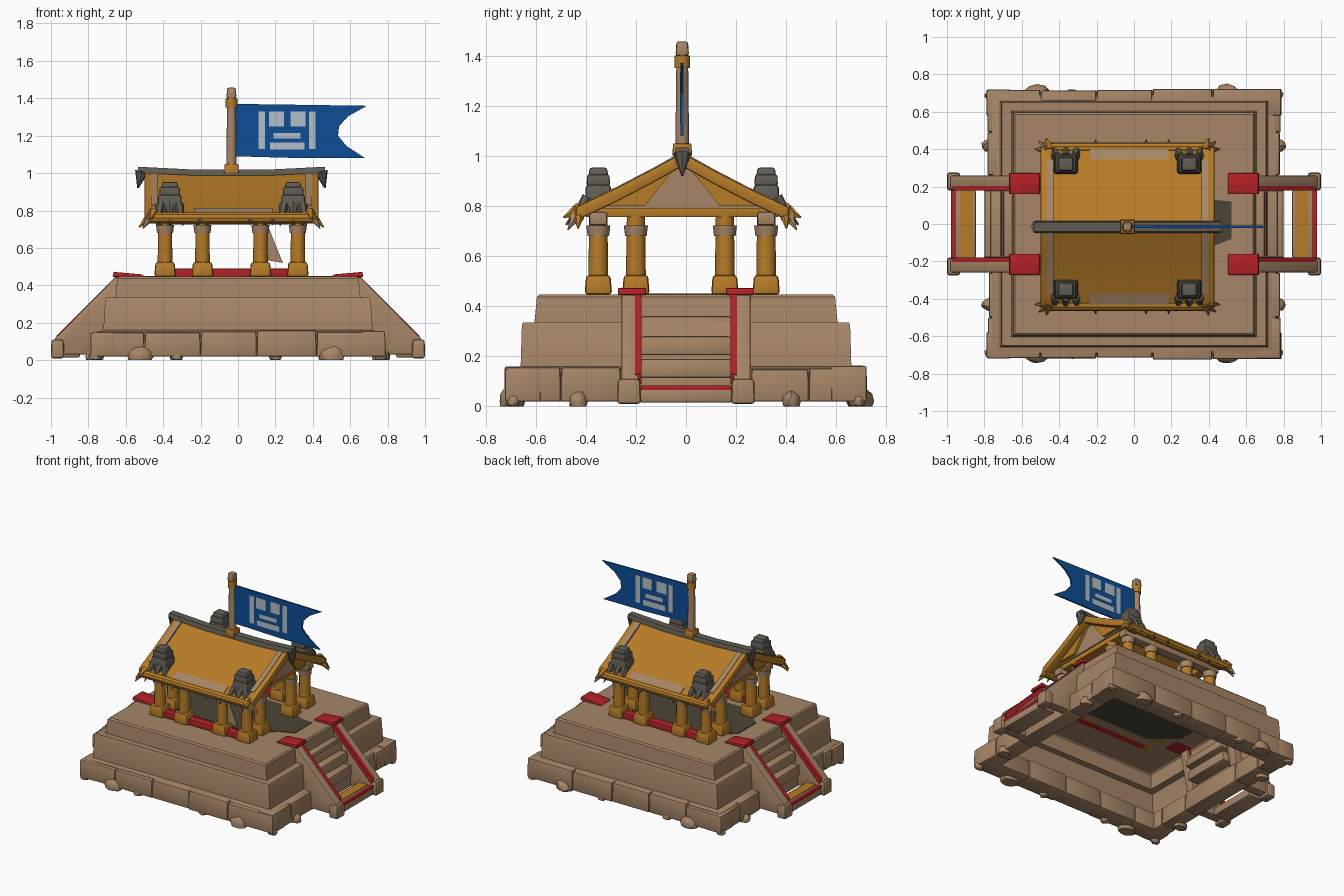
import bpy, bmesh, math, random
from mathutils import Vector

random.seed(4)
if "Cube" in bpy.data.objects:
    bpy.data.objects.remove(bpy.data.objects["Cube"])


def material(name, rgb):
    m = bpy.data.materials.new(name)
    m.use_nodes = True
    m.diffuse_color = (*rgb, 1)
    m.node_tree.nodes["Principled BSDF"].inputs["Base Color"].default_value = (*rgb, 1)
    return m


SAND = material("sandstone", (0.385, 0.24, 0.135))
GOLD = material("ochre", (0.47, 0.2, 0.02))
RED = material("red paint", (0.46, 0.015, 0.02))
BLUE = material("blue cloth", (0.004, 0.075, 0.3))
GREY = material("grey stone", (0.12, 0.11, 0.09))
DARK = material("dark floor", (0.07, 0.06, 0.035))
PALE = material("pale cloth", (0.45, 0.52, 0.58))
made = []


def finish(name, bm, mat, bevel=0):
    bmesh.ops.recalc_face_normals(bm, faces=bm.faces)
    if bevel:
        bmesh.ops.bevel(bm, geom=bm.edges[:], offset=bevel, segments=2, profile=0.5,
                        affect='EDGES', clamp_overlap=True)
    me = bpy.data.meshes.new(name)
    bm.to_mesh(me)
    bm.free()
    me.materials.append(mat)
    ob = bpy.data.objects.new(name, me)
    bpy.context.collection.objects.link(ob)
    made.append(ob)


def loft(name, rings, mat, bevel=0, caps=(True, True)):
    """Skin between closed rings of points."""
    bm = bmesh.new()
    loops = [[bm.verts.new(p) for p in r] for r in rings]
    n = len(loops[0])
    for a, b in zip(loops, loops[1:]):
        for i in range(n):
            bm.faces.new((a[i], a[(i + 1) % n], b[(i + 1) % n], b[i]))
    if caps[0]:
        bm.faces.new(loops[0])
    if caps[1]:
        bm.faces.new(loops[-1])
    finish(name, bm, mat, bevel)


def rect(cx, cy, w, d, z):
    return [(cx + sx * w / 2, cy + sy * d / 2, z) for sx, sy in ((-1, -1), (1, -1), (1, 1), (-1, 1))]


def block(name, x, y, z, mat, taper=1, bevel=0):
    """Box from (low, high) ranges, narrowed at the top by taper."""
    cx, cy, w, d = sum(x) / 2, sum(y) / 2, abs(x[1] - x[0]), abs(y[1] - y[0])
    loft(name, [rect(cx, cy, w, d, z[0]), rect(cx, cy, w * taper, d * taper, z[1])], mat, bevel)


def prism(name, pts, axis, lo, hi, mat, bevel=0):
    """Profile in (x, z) pushed along y, or in (y, z) pushed along x."""
    place = (lambda p, t: (p[0], t, p[1])) if axis == 'y' else (lambda p, t: (t, p[0], p[1]))
    loft(name, [[place(p, t) for p in pts] for t in (lo, hi)], mat, bevel)


def rod(name, a, b, r1, r2, mat, sides=10):
    a, b = Vector(a), Vector(b)
    bm = bmesh.new()
    bmesh.ops.create_cone(bm, cap_ends=True, segments=sides, radius1=r1, radius2=r2, depth=(b - a).length)
    bmesh.ops.rotate(bm, verts=bm.verts, matrix=Vector((0, 0, 1)).rotation_difference(b - a).to_matrix())
    bmesh.ops.translate(bm, verts=bm.verts, vec=(a + b) / 2)
    finish(name, bm, mat)


# Stepped hollow platform
tiers = [(1.54, 1.4, 0.02), (1.52, 1.38, 0.15), (1.44, 1.32, 0.16), (1.42, 1.31, 0.325),
         (1.41, 1.3, 0.335), (1.31, 1.21, 0.335), (1.29, 1.19, 0.437), (1.27, 1.17, 0.447)]
loft("platform", [rect(0, 0, w, d, z) for w, d, z in tiers], SAND, caps=(False, True))

# Irregular foundation blocks and boulders
cuts = (-0.79, -0.5, -0.2, 0.1, 0.42, 0.79)
for s in (-1, 1):
    for a, b in zip(cuts, cuts[1:]):
        out = 0.72 + random.uniform(-0.006, 0.006)
        block("foundation_block", (a, b), (s * 0.58, s * out),
              (0.02, random.uniform(0.145, 0.163)), SAND, 0.98, 0.008)
    for a, b in ((-0.72, -0.5), (-0.5, -0.26), (-0.26, 0.26), (0.26, 0.49), (0.49, 0.72)):
        block("side_foundation_block", (s * 0.66, s * (0.78 + random.uniform(-0.006, 0.006))),
              (a, b), (0.02, random.uniform(0.145, 0.16)), SAND, 0.98, 0.008)
    rocks = [(x, s * 0.695, r) for x, r in ((-0.52, 0.07), (-0.33, 0.035), (0.2, 0.035), (0.5, 0.07))]
    rocks += [(s * 0.765, y, r) for y, r in ((-0.43, 0.05), (0.42, 0.05), (-0.69, 0.035), (0.69, 0.035))]
    for x, y, r in rocks:
        bm = bmesh.new()
        bmesh.ops.create_icosphere(bm, subdivisions=2, radius=r)
        for v in bm.verts:
            v.co *= random.uniform(0.9, 1.08)
            v.co = (v.co.x + x, v.co.y * 0.75 + y, max(0, v.co.z * 0.9 + 0.02))
        finish("boulder", bm, SAND)

# Two stairways with cheek walls, red edging and landing plates
for s in (-1, 1):
    for t in (-1, 1):
        cheek = [(s * 0.62, 0.45), (s * 0.66, 0.44), (s * 0.98, 0.115), (s * 0.98, 0.03), (s * 0.7, 0.03)]
        prism("stair_cheek", cheek, 'y', t * 0.19, t * 0.258, SAND, 0.006)
        edging = [(s * 0.64, 0.462), (s * 0.97, 0.13), (s * 0.96, 0.09), (s * 0.64, 0.42)]
        prism("red_edging", edging, 'y', t * 0.178, t * 0.204, RED)
        block("stair_foot", (s * 0.93, s), (t * 0.18, t * 0.275), (0.01, 0.11), SAND, 0.94, 0.012)
        plate = [(s * 0.5, 0.443), (s * 0.67, 0.446), (s * 0.665, 0.472), (s * 0.51, 0.458)]
        prism("landing_plate", plate, 'y', t * 0.16, t * 0.272, RED, 0.003)
    for x0, x1, z0, z1 in ((0.6, 0.7, 0.3, 0.36), (0.62, 0.77, 0.205, 0.28), (0.68, 0.8, 0.115, 0.19)):
        block("stair_tread", (s * x0, s * x1), (-0.185, 0.185), (z0, z1), SAND, 0.97, 0.01)
    block("bottom_tread", (s * 0.845, s * 0.975), (-0.185, 0.185), (0.015, 0.075), SAND, 1, 0.01)
    block("tread_inlay", (s * 0.86, s * 0.93), (-0.18, 0.18), (0.073, 0.08), GOLD)
    block("red_riser_strip", (s * 0.955, s * 0.978), (-0.18, 0.18), (0.066, 0.084), RED)

# Shrine floor, an inlaid dark slab showing on both sides
CX, CY = -0.035, -0.015
floor = [(-0.5, -0.1), (-0.33, -0.25), (0.25, -0.25), (0.42, -0.12), (0.52, -0.08),
         (0.52, 0.12), (0.42, 0.13), (0.25, 0.24), (-0.33, 0.24), (-0.5, 0.1)]
loft("shrine_floor", [[(x, y, z) for x, y in floor] for z in (0.444, 0.451)], DARK)

# Columns around the edge
xs, ys = (-0.39, -0.19, 0.12, 0.32), (-0.35, -0.2, 0.155, 0.32)
for x in xs:
    for y in ys:
        if x in (xs[0], xs[3]) or y in (ys[0], ys[3]):
            block("column_base", (x - 0.058, x + 0.058), (y - 0.055, y + 0.055), (0.446, 0.525), GOLD, 0.88, 0.014)
            rod("column_shaft", (x, y, 0.5), (x, y, 0.77), 0.04, 0.036, GOLD, 12)
            rod("column_capital", (x, y, 0.68), (x, y, 0.722), 0.043, 0.048, SAND, 12)
for y in (ys[0], ys[3]):
    block("red_sill", (xs[0], xs[3]), (y - 0.03, y + 0.03), (0.446, 0.49), RED, 1, 0.006)
    block("long_lintel", (xs[0] - 0.05, xs[3] + 0.05), (y - 0.035, y + 0.035), (0.725, 0.775), SAND, 1, 0.006)
for x in (xs[0], xs[3]):
    block("cross_lintel", (x - 0.035, x + 0.035), (-0.4, 0.37), (0.755, 0.8), GOLD, 1, 0.006)
prism("torn_drape", [(0.155, 0.73), (0.24, 0.52), (0.155, 0.535)], 'y', ys[0], ys[0] + 0.008, SAND)

# Gabled roof: slopes, rafters, eaves, corner caps
slope = [(0, 0.995), (0.12, 0.928), (0.26, 0.855), (0.36, 0.808), (0.425, 0.778)]


def band(side, lift, thick, pts=slope):
    top = [(CY + side * y, z + lift) for y, z in pts]
    return top + [(y, z - thick) for y, z in reversed(top)]


for t in (-1, 1):
    prism("roof_slope", band(t, 0, 0.03), 'x', CX - 0.43, CX + 0.43, GOLD)
    prism("roof_lower_panel", band(t, 0.006, 0.01, slope[3:]), 'x', CX - 0.2, CX + 0.22, SAND)
    y = CY + t * 0.42
    rod("eave_beam", (CX - 0.45, y, 0.76), (CX + 0.45, y, 0.76), 0.03, 0.03, GOLD)
    for x in (-0.17, 0.1, 0.22):
        rod("eave_spike", (CX + x, y, 0.765), (CX + x, y + t * 0.045, 0.725), 0.02, 0.003, GREY, 6)
    for s in (-1, 1):
        prism("gable_rafter", band(t, 0.018, 0.055), 'x', CX + s * 0.4, CX + s * 0.465, GOLD, 0.008)
        prism("rafter_trim", band(t, 0.022, 0.012, slope[:4]), 'x', CX + s * 0.395, CX + s * 0.43, SAND)
        # Stacked corner cap
        x, y = CX + s * 0.33, CY + t * 0.335
        block("corner_cap_lower", (x - 0.068, x + 0.068), (y - 0.055, y + 0.055), (0.79, 0.885), GREY, 0.9, 0.012)
        block("corner_cap_upper", (x - 0.056, x + 0.056), (y - 0.047, y + 0.047), (0.88, 0.925), GREY, 0.95, 0.008)
        block("corner_cap_tip", (x - 0.045, x + 0.045), (y - 0.04, y + 0.04), (0.92, 0.953), GREY, 0.85, 0.008)
        for k in (-0.05, 0, 0.05):
            rod("cap_claw", (x + k, y + t * 0.04, 0.83), (x + k * 1.4, y + t * 0.115, 0.735 - abs(k) * 0.3), 0.028, 0.003, GREY, 6)
        # Claws fanning from the roof corner
        for ang, mat, tip in ((5, GOLD, 0.71), (45, SAND, 0.705), (80, GOLD, 0.755)):
            dx, dy = s * math.cos(math.radians(ang)), t * math.sin(math.radians(ang))
            cx, cy = CX + s * 0.42, CY + t * 0.41
            rod("roof_corner_claw", (cx, cy, 0.785), (cx + dx * 0.075, cy + dy * 0.065, tip), 0.032, 0.003, mat, 6)
for s in (-1, 1):
    prism("gable_panel", [(CY, 0.98), (CY - 0.34, 0.79), (CY + 0.34, 0.79)], 'x', CX + s * 0.385, CX + s * 0.4, SAND)
    for t in (-1, 1):
        strut = [(CY + t * 0.01, 0.975), (CY + t * 0.07, 0.94), (CY + t * 0.32, 0.8), (CY + t * 0.15, 0.8)]
        prism("gable_strut", strut, 'x', CX + s * 0.395, CX + s * 0.42, GOLD)
    rod("ridge_spike", (CX + s * 0.48, CY, 1.01), (CX + s * 0.5, CY, 0.92), 0.036, 0.004, GREY, 8)

# Sagging ridge beam
ridge = [(CX + x, CY, z) for x, z in ((-0.5, 1.018), (-0.2, 1.003), (0.2, 1.003), (0.5, 1.018))]
loft("ridge_beam", [[(x, y + a, z + b) for a, b in ((-0.032, -0.016), (0.032, -0.016), (0.025, 0.016), (-0.025, 0.016))]
                    for x, y, z in ridge], GREY)

# Flagpole
block("pole_collar", (CX - 0.04, CX + 0.04), (CY - 0.04, CY + 0.04), (1.0, 1.05), GOLD, 0.9, 0.006)
rod("flagpole", (CX, CY, 1.0), (CX, CY, 1.42), 0.028, 0.023, SAND, 12)
rod("pole_band", (CX, CY, 1.35), (CX, CY, 1.4), 0.031, 0.031, GOLD, 12)
block("pole_finial", (CX - 0.027, CX + 0.027), (CY - 0.027, CY + 0.027), (1.4, 1.457), SAND, 0.85, 0.01)

# Swallow-tailed flag with plain woven patches
flag = [(-0.02, 1.37), (0.35, 1.365), (0.69, 1.36), (0.59, 1.305), (0.54, 1.25), (0.535, 1.2),
        (0.58, 1.145), (0.68, 1.08), (0.35, 1.08), (-0.02, 1.09)]
prism("flag", flag, 'y', CY - 0.006, CY + 0.006, BLUE)
for x0, x1, z0, z1 in ((0.11, 0.145, 1.13, 1.33), (0.38, 0.415, 1.13, 1.33), (0.165, 0.245, 1.25, 1.33),
                       (0.28, 0.36, 1.25, 1.33), (0.17, 0.355, 1.125, 1.165), (0.19, 0.335, 1.185, 1.215)):
    block("woven_patch", (x0, x1), (CY - 0.0085, CY + 0.0085), (z0, z1), PALE)

# Smooth rounded edges, keep corners crisp
bpy.ops.object.select_all(action='DESELECT')
for ob in made:
    ob.select_set(True)
bpy.context.view_layer.objects.active = made[0]
bpy.ops.object.shade_smooth_by_angle(angle=math.radians(35))
